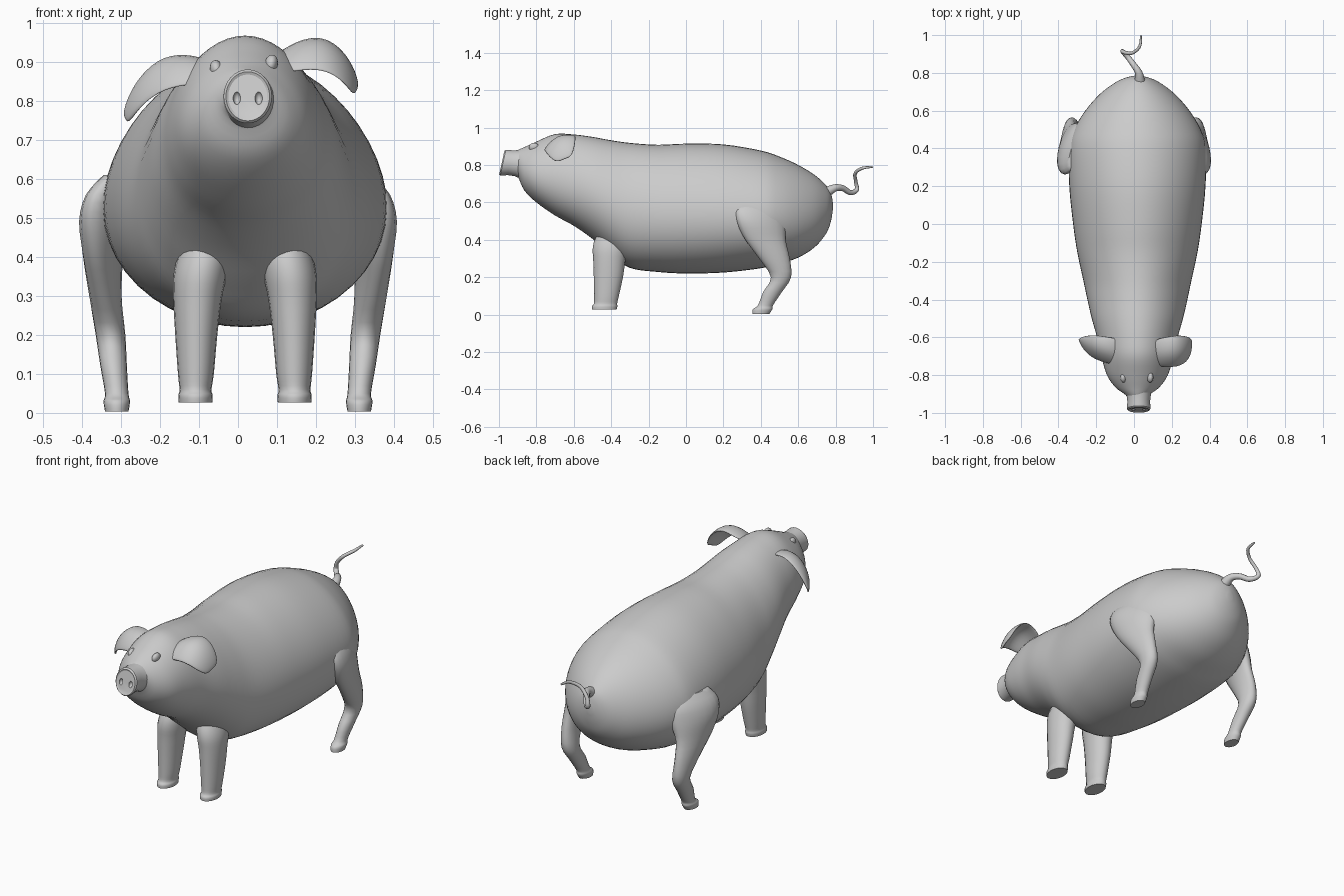
import bpy, bmesh, math
from mathutils import Vector


def shade(ob, angle):
    bpy.ops.object.select_all(action='DESELECT')
    ob.select_set(True)
    bpy.context.view_layer.objects.active = ob
    bpy.ops.object.shade_smooth_by_angle(angle=math.radians(angle))


def finish(name, bm, angle=50):
    bmesh.ops.recalc_face_normals(bm, faces=bm.faces)
    me = bpy.data.meshes.new(name)
    bm.to_mesh(me)
    bm.free()
    ob = bpy.data.objects.new(name, me)
    bpy.context.collection.objects.link(ob)
    shade(ob, angle)
    return ob


def smooth_rows(rows, steps):
    """Catmull-Rom interpolation of rows of numbers."""
    out = []
    for i in range(len(rows) - 1):
        a, b, c, d = (rows[max(0, min(len(rows) - 1, i + k))] for k in (-1, 0, 1, 2))
        for s in range(steps):
            t = s / steps
            out.append([0.5 * (2*q + (r-p)*t + (2*p-5*q+4*r-w)*t*t + (3*q-p-3*r+w)*t**3)
                        for p, q, r, w in zip(a, b, c, d)])
    return out + [list(rows[-1])]


def loft(name, rings, n=32, angle=50, egg=0.0):
    """Skin rings given as (centre, axis u, axis v); egg makes the -v half wider."""
    bm = bmesh.new()
    loops = []
    for c, u, v in rings:
        loop = []
        for k in range(n):
            ca, sa = math.cos(2*math.pi*k/n), math.sin(2*math.pi*k/n)
            loop.append(bm.verts.new(Vector(c) + Vector(u)*ca*(1 - egg*sa) + Vector(v)*sa))
        loops.append(loop)
    for a, b in zip(loops, loops[1:]):
        for k in range(n):
            bm.faces.new((a[k], a[(k+1) % n], b[(k+1) % n], b[k]))
    bm.faces.new(loops[0])
    bm.faces.new(loops[-1])
    return finish(name, bm, angle)


def ellipsoid(name, loc, size, roll=0):
    bm = bmesh.new()
    bmesh.ops.create_uvsphere(bm, u_segments=20, v_segments=12, radius=1)
    ob = finish(name, bm)
    ob.location, ob.scale, ob.rotation_euler = loc, size, (0, roll, 0)
    return ob


# Body and head: y, top z, bottom z, half width
CX = 0.018
profile = [
    (-0.92, 0.868, 0.752, 0.05), (-0.90, 0.88, 0.74, 0.068), (-0.865, 0.895, 0.665, 0.115),
    (-0.80, 0.925, 0.60, 0.16), (-0.70, 0.965, 0.53, 0.19), (-0.60, 0.963, 0.475, 0.212),
    (-0.50, 0.95, 0.405, 0.24), (-0.40, 0.932, 0.32, 0.263), (-0.30, 0.918, 0.25, 0.284),
    (-0.15, 0.908, 0.228, 0.316), (0.0, 0.914, 0.22, 0.338), (0.2, 0.91, 0.225, 0.358),
    (0.4, 0.877, 0.248, 0.36), (0.5, 0.845, 0.272, 0.333), (0.6, 0.80, 0.305, 0.274),
    (0.69, 0.745, 0.362, 0.195), (0.75, 0.69, 0.435, 0.115), (0.775, 0.65, 0.50, 0.06),
    (0.785, 0.60, 0.56, 0.015)]
loft("body", [((CX, y, (t+b)/2), (w, 0, 0), (0, 0, (t-b)/2))
              for y, t, b, w in smooth_rows(profile, 4)], 48, 60, 0.12)

# Snout with a slanted, rimmed disc and two nostrils
SX = 0.025
snout_rows = [(-0.84, 0.80, 0.085, 0.085), (-0.90, 0.81, 0.065, 0.070), (-0.94, 0.812, 0.060, 0.066),
              (-0.965, 0.812, 0.062, 0.069), (-0.978, 0.812, 0.062, 0.069), (-0.985, 0.812, 0.056, 0.063),
              (-0.981, 0.812, 0.050, 0.056)]
snout = loft("snout", [((SX, y, z), (rx, 0, 0), (0, 0.22*rz, rz)) for y, z, rx, rz in snout_rows], 32)
for s in (-1, 1):
    cut = ellipsoid("nostril_cutter", (SX + s*0.028, -0.986, 0.808), (0.010, 0.016, 0.017))
    mod = snout.modifiers.new("nostril", 'BOOLEAN')
    mod.operation, mod.object, mod.solver = 'DIFFERENCE', cut, 'EXACT'
    bpy.context.view_layer.objects.active = snout
    bpy.ops.object.modifier_apply(modifier=mod.name)
    bpy.data.objects.remove(cut)
shade(snout, 28)

# Legs: z, x centre, y centre, half width x, half depth y
front_rows = [(0.46, 0.10, -0.385, 0.05, 0.07), (0.40, 0.108, -0.395, 0.065, 0.093),
              (0.35, 0.116, -0.403, 0.068, 0.096), (0.29, 0.122, -0.41, 0.062, 0.086),
              (0.20, 0.125, -0.415, 0.054, 0.078), (0.10, 0.126, -0.425, 0.046, 0.066),
              (0.06, 0.127, -0.43, 0.041, 0.062), (0.045, 0.127, -0.435, 0.044, 0.068),
              (0.027, 0.127, -0.437, 0.043, 0.066)]
back_rows = [(0.61, 0.295, 0.39, 0.04, 0.10), (0.56, 0.322, 0.395, 0.055, 0.132),
             (0.49, 0.335, 0.405, 0.062, 0.132), (0.40, 0.345, 0.425, 0.048, 0.108),
             (0.30, 0.340, 0.473, 0.041, 0.082), (0.20, 0.327, 0.508, 0.038, 0.054),
             (0.12, 0.319, 0.462, 0.034, 0.050), (0.05, 0.311, 0.425, 0.030, 0.040),
             (0.03, 0.311, 0.41, 0.034, 0.052), (0.003, 0.311, 0.40, 0.030, 0.045)]
for side, s in (("left", -1), ("right", 1)):
    loft(f"front_leg_{side}", [((CX + s*x, y, z), (hx, 0, 0), (0, hy, 0))
                               for z, x, y, hx, hy in smooth_rows(front_rows, 3)], 20, 45)
    # the haunch turns inward along the rump
    loft(f"back_leg_{side}", [((s*x, y, z), (hx, 0, 0), (-s*hy*max(0, min(0.3, z - 0.2)), hy, 0))
                              for z, x, y, hx, hy in smooth_rows(back_rows, 3)], 20, 45)

# Folded ears; the head rolls a little, so the left one sits lower and further back
ear_rows = [
    [(0.10, -0.755, 0.855), (0.09, -0.69, 0.91), (0.08, -0.61, 0.905)],
    [(0.155, -0.76, 0.86), (0.155, -0.69, 0.945), (0.15, -0.595, 0.935)],
    [(0.215, -0.76, 0.85), (0.22, -0.685, 0.935), (0.21, -0.585, 0.935)],
    [(0.262, -0.735, 0.81), (0.27, -0.67, 0.875), (0.268, -0.59, 0.875)],
    [(0.284, -0.69, 0.775), (0.292, -0.65, 0.795), (0.294, -0.61, 0.805)]]
for side, s in (("left", -1), ("right", 1)):
    bm = bmesh.new()
    grid = []
    for row in ear_rows:
        pts = []
        for k, (x, y, z) in enumerate(row):
            if s < 0:
                x, y = x*1.12, y + (0.35, 0.2, 0)[k]*(x - 0.1)
            pts.append(bm.verts.new((SX + s*(x - 0.01), y, z + 0.12*s*x)))
        grid.append(pts)
    for a, b in zip(grid, grid[1:]):
        for k in range(2):
            bm.faces.new((a[k], a[k+1], b[k+1], b[k]))
    ear = finish(f"ear_{side}", bm, 60)
    solid = ear.modifiers.new("thickness", 'SOLIDIFY')
    solid.thickness, solid.offset = 0.014, 0
    sub = ear.modifiers.new("smooth", 'SUBSURF')
    sub.levels = sub.render_levels = 2

    # Eyes
    ellipsoid(f"eye_{side}", (0.015 + s*0.07, -0.812, 0.887 + s*0.007), (0.017, 0.028, 0.025), s*0.2)

# Curly tail: x, y, z, radius
tail_rows = [(0.03, 0.76, 0.66, 0.028), (0.025, 0.80, 0.678, 0.020), (0.0, 0.84, 0.675, 0.016),
             (-0.03, 0.88, 0.652, 0.014), (-0.06, 0.913, 0.668, 0.012), (-0.05, 0.908, 0.71, 0.010),
             (-0.01, 0.905, 0.755, 0.009), (0.03, 0.94, 0.782, 0.008), (0.037, 0.998, 0.79, 0.005)]
pts = smooth_rows(tail_rows, 5)
curve = bpy.data.curves.new("tail", 'CURVE')
curve.dimensions = '3D'
curve.bevel_depth, curve.bevel_resolution, curve.use_fill_caps = 1.0, 3, True
spline = curve.splines.new('POLY')
spline.points.add(len(pts) - 1)
for p, (x, y, z, r) in zip(spline.points, pts):
    p.co, p.radius = (x, y, z, 1), r
spline.use_smooth = True
bpy.context.collection.objects.link(bpy.data.objects.new("tail", curve))
